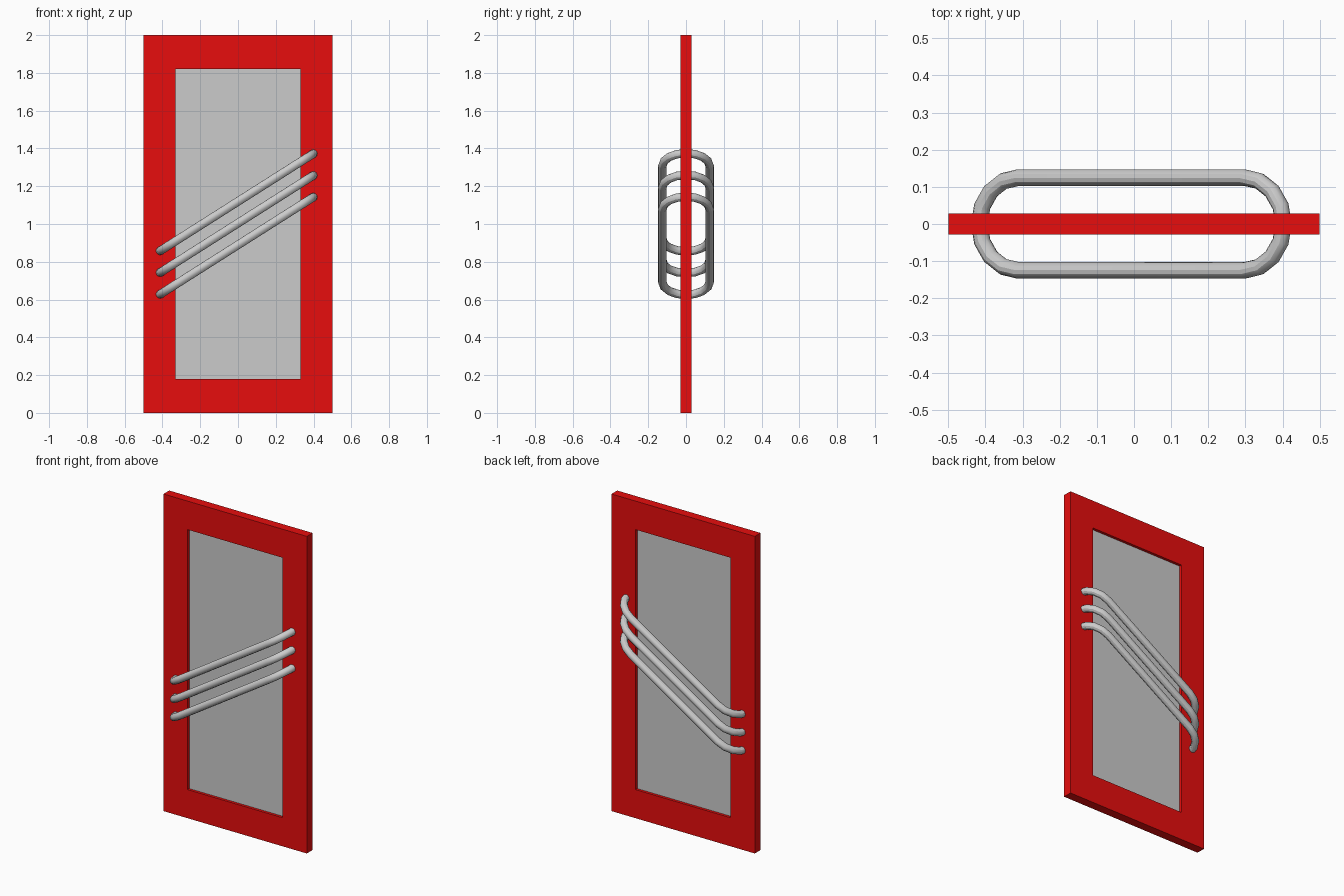
import bpy, bmesh
from math import sin, cos, pi, atan2
from mathutils import Vector

if "Cube" in bpy.data.objects:
    bpy.data.objects.remove(bpy.data.objects["Cube"])

red = bpy.data.materials.new("red_paint")
red.diffuse_color = (0.8, 0.004, 0.004, 1)
red.use_nodes = True
red.node_tree.nodes["Principled BSDF"].inputs["Base Color"].default_value = red.diffuse_color


def box(bm, x0, x1, y, z0, z1):
    """Box centred on y = 0 with half depth y."""
    vs = bmesh.ops.create_cube(bm, size=1)["verts"]
    for v in vs:
        v.co = Vector(((x0 + x1) / 2 + v.co.x * (x1 - x0),
                       v.co.y * 2 * y,
                       (z0 + z1) / 2 + v.co.z * (z1 - z0)))


def finish(name, bm):
    me = bpy.data.meshes.new(name)
    bmesh.ops.recalc_face_normals(bm, faces=bm.faces)
    bm.to_mesh(me)
    bm.free()
    ob = bpy.data.objects.new(name, me)
    bpy.context.collection.objects.link(ob)
    return ob


# Door frame: outer and inner rectangles bridged into one ring, then extruded
W, H, D = 0.5, 2.0, 0.0285
IX, IZ0, IZ1 = 0.332, 0.18, 1.82
bm = bmesh.new()
outer = [bm.verts.new((x, -D, z)) for x, z in ((-W, 0), (W, 0), (W, H), (-W, H))]
inner = [bm.verts.new((x, -D, z)) for x, z in ((-IX, IZ0), (IX, IZ0), (IX, IZ1), (-IX, IZ1))]
for i in range(4):
    j = (i + 1) % 4
    bm.faces.new((outer[i], outer[j], inner[j], inner[i]))
ext = bmesh.ops.extrude_face_region(bm, geom=bm.faces[:], use_keep_orig=True)
for v in ext["geom"]:
    if isinstance(v, bmesh.types.BMVert):
        v.co.y = D
frame = finish("door_frame", bm)
frame.data.materials.append(red)

# Recessed glass panel
bm = bmesh.new()
box(bm, -IX, IX, 0.011, IZ0, IZ1)
finish("glass_panel", bm)

# Slanted handle bars: rounded hoops passing through the door
R, HALF, STEPS = 0.125, 0.36, 4
angle = atan2(0.515, 0.812)


def hoop(name, z):
    cu = bpy.data.curves.new(name, "CURVE")
    cu.dimensions = "3D"
    cu.bevel_depth = 0.0225
    cu.bevel_resolution = 4
    pts = []
    for start, side in ((-pi / 2, 1), (pi / 2, -1)):
        for k in range(2 * STEPS + 1):
            a = start + k * pi / (2 * STEPS)
            u = side * HALF + R * cos(a)
            pts.append((u * cos(angle) - 0.007, R * sin(a), z + u * sin(angle)))
    sp = cu.splines.new("POLY")
    sp.points.add(len(pts) - 1)
    for p, co in zip(sp.points, pts):
        p.co = (*co, 1)
    sp.use_cyclic_u = True
    ob = bpy.data.objects.new(name, cu)
    bpy.context.collection.objects.link(ob)
    bpy.ops.object.select_all(action="DESELECT")
    ob.select_set(True)
    bpy.context.view_layer.objects.active = ob
    bpy.ops.object.convert(target="MESH")
    bpy.ops.object.shade_smooth_by_angle()


for i, part in enumerate(("lower", "middle", "upper")):
    hoop(part + "_handle_bar", 1.0 + (i - 1) * 0.115)
